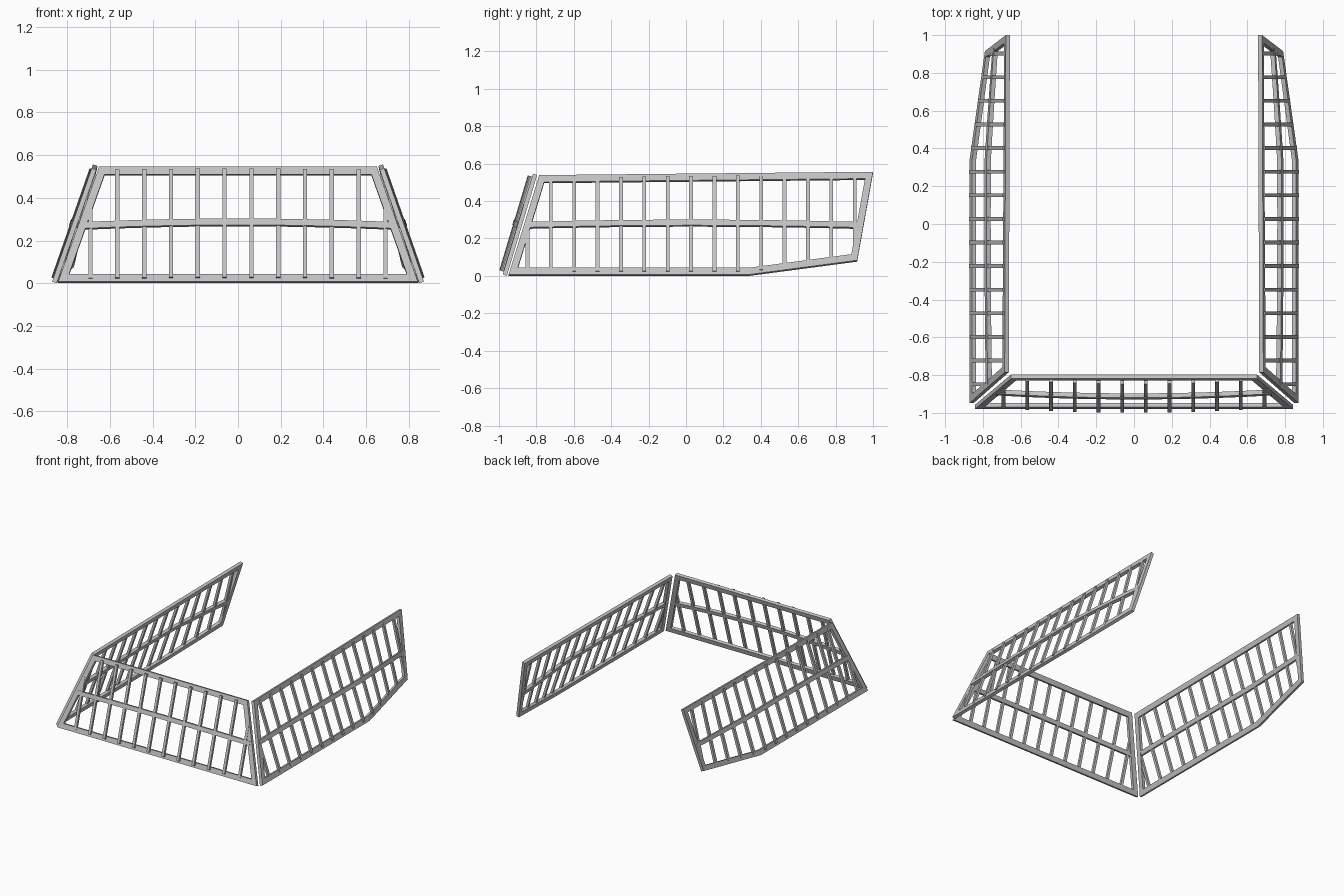
import bpy, bmesh
from mathutils import Vector

cube = bpy.data.objects.get("Cube")
if cube:
    bpy.data.objects.remove(cube, do_unlink=True)

grey = bpy.data.materials.new("grey_metal")
grey.use_nodes = True
colour = (0.55, 0.55, 0.55, 1)
grey.diffuse_color = colour
grey.node_tree.nodes["Principled BSDF"].inputs["Base Color"].default_value = colour


def make_object(name, bm):
    bmesh.ops.recalc_face_normals(bm, faces=bm.faces)
    mesh = bpy.data.meshes.new(name)
    bm.to_mesh(mesh)
    bm.free()
    mesh.materials.append(grey)
    bpy.context.collection.objects.link(bpy.data.objects.new(name, mesh))


def ribbon(bm, place, normal, edge_a, edge_b, thick, closed=False):
    """Solid strip between two lines of panel points (u, v, outward offset)."""
    rings = []
    for a, b in zip(edge_a, edge_b):
        corners = ((a, 1), (b, 1), (b, -1), (a, -1))
        rings.append([bm.verts.new(place(p[0], p[1]) + normal * (p[2] + s * thick / 2))
                      for p, s in corners])
    pairs = list(zip(rings, rings[1:]))
    if closed:
        pairs.append((rings[-1], rings[0]))
    else:
        bm.faces.new(rings[0])
        bm.faces.new(rings[-1])
    for r, s in pairs:
        for i in range(4):
            j = (i + 1) % 4
            bm.faces.new((r[i], r[j], s[j], s[i]))


def inset(outline, width):
    """Mitred inner outline of a counter-clockwise polygon."""
    result = []
    for i, p in enumerate(outline):
        p = Vector(p)
        d1 = (p - Vector(outline[i - 1])).normalized()
        d2 = (Vector(outline[(i + 1) % len(outline)]) - p).normalized()
        n1, n2 = Vector((-d1.y, d1.x)), Vector((-d2.y, d2.x))
        result.append(p + (n1 + n2) * width / (1 + n1.dot(n2)))
    return result


def span(outline, value, axis):
    """Where a straight line at the given value crosses the outline."""
    hits = []
    for i, b in enumerate(outline):
        a = outline[i - 1]
        if (a[axis] - value) * (b[axis] - value) < 0:
            t = (value - a[axis]) / (b[axis] - a[axis])
            hits.append(a[1 - axis] + t * (b[1 - axis] - a[1 - axis]))
    return min(hits), max(hits)


def panel(name, outline, place, normal, slats, bow, middle):
    centre = (slats[0] + slats[-1]) / 2
    reach = (slats[-1] - slats[0]) / 2 * 1.1
    inner = inset(outline, 0.036)
    mid_line = inset(outline, 0.016)

    def bulge(u):
        return max(0, 1 - ((u - centre) / reach) ** 2)

    # Mitred outer frame
    bm = bmesh.new()
    ribbon(bm, place, normal, [(*p, 0) for p in outline],
           [(*p, 0) for p in inner], 0.023, closed=True)
    make_object(name + "_frame", bm)

    # Upright slats
    bm = bmesh.new()
    for u in slats:
        low, high = span(mid_line, u, 0)
        off = bow * bulge(u)
        levels = [low, (low + high) / 2, high]
        ribbon(bm, place, normal, [(u - 0.01, v, off) for v in levels],
               [(u + 0.01, v, off) for v in levels], 0.018)
    make_object(name + "_slats", bm)

    # Bowed middle rail
    bm = bmesh.new()
    start, end = span(mid_line, middle, 1)
    us = [start + (end - start) * i / 12 for i in range(13)]
    rail = [(u, middle + 0.01 * bulge(u), bow * bulge(u)) for u in us]
    ribbon(bm, place, normal, [(u, v - 0.015, o) for u, v, o in rail],
           [(u, v + 0.015, o) for u, v, o in rail], 0.024)
    make_object(name + "_middle_rail", bm)


# Front panel, leaning back
def place_front(x, z):
    return Vector((x, -0.97 + 0.30 * z, z))


front_outline = [(-0.842, 0.004), (0.842, 0.004), (0.65, 0.543), (-0.65, 0.543)]
panel("front_panel", front_outline, place_front, Vector((0, -1, 0.30)).normalized(),
      [0.1255 * (i - 5.5) for i in range(12)], 0.027, 0.267)

# Side panels, leaning inward, with the lower rear corner bent in
side_outline = [(-0.948, 0.004), (0.34, 0.004), (0.915, 0.08), (1.0, 0.553), (-0.785, 0.535)]
for name, sign in (("left_panel", 1), ("right_panel", -1)):
    def place_side(y, z, sign=sign):
        bend = 0.064 * max(0, y - 0.34) / 0.58 * (1 - z / 0.55)
        return Vector((sign * (0.861 - 0.35 * z - bend), y, z))

    panel(name, side_outline, place_side, Vector((sign, 0, 0.35)).normalized(),
          [-0.848 + 0.125 * i for i in range(15)], 0.012, 0.268)
